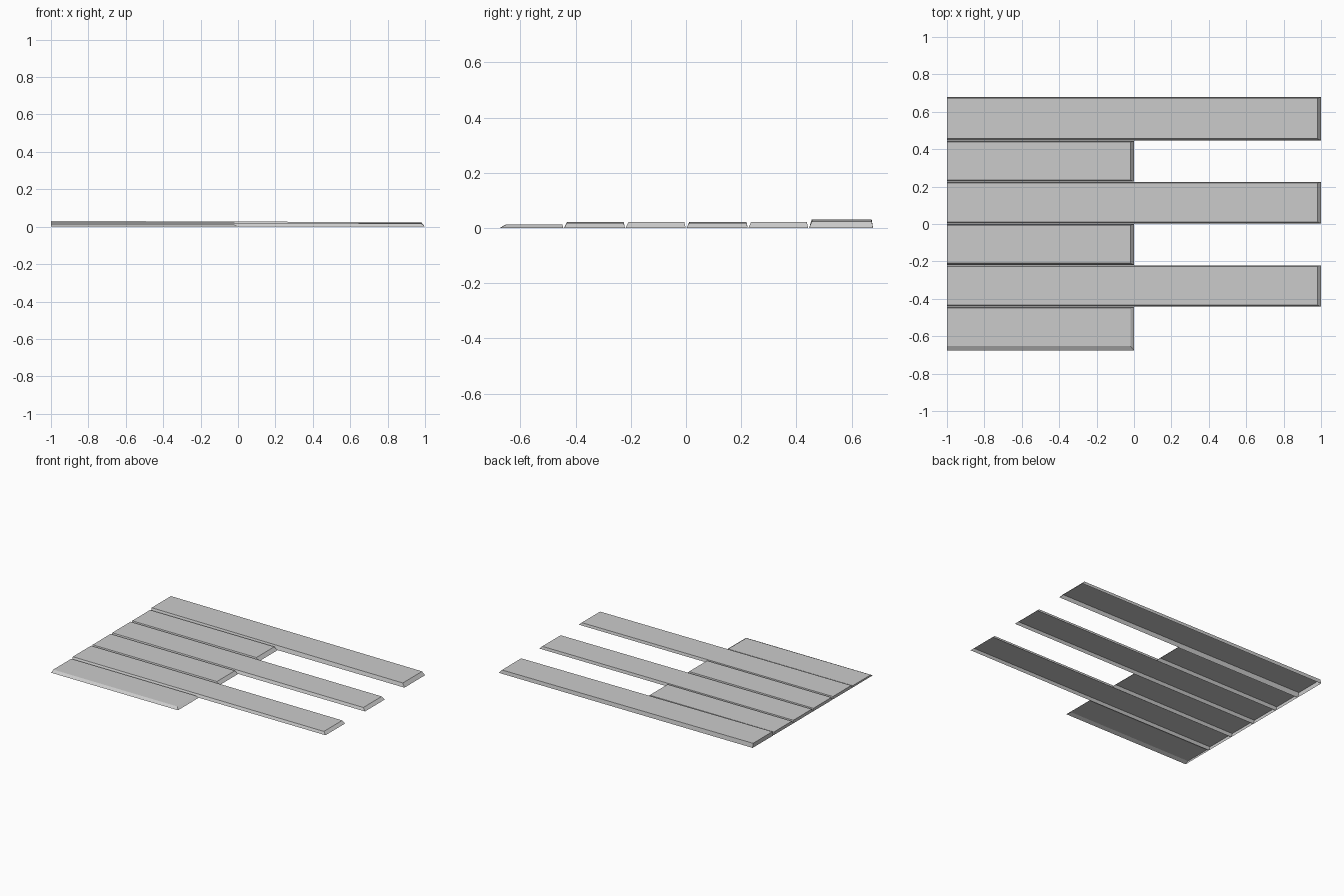
import bpy, bmesh

if "Cube" in bpy.data.objects:
    bpy.data.objects.remove(bpy.data.objects["Cube"])

# Each board: low y, high y, right end x, height at left end, height at right end
BOARDS = [
    (0.446, 0.678, 1.0, 0.031, 0.024),
    (0.226, 0.443, 0.0, 0.022, 0.022),
    (0.002, 0.224, 1.0, 0.022, 0.019),
    (-0.219, -0.001, 0.0, 0.021, 0.021),
    (-0.442, -0.221, 1.0, 0.021, 0.018),
    (-0.676, -0.444, 0.0, 0.013, 0.012),
]


def board(name, y0, y1, x1, h0, h1, front):
    """Shallow open-bottomed shell: flat top, sloped front, back and right end."""
    bm = bmesh.new()
    base = [(-1, y0, 0), (x1, y0, 0), (x1, y1, 0), (-1, y1, 0)]
    tx, b = x1 - 0.02, 0.005
    top = [(-1, y0 + front, h0), (tx, y0 + front, h1),
           (tx, y1 - b, h1), (-1, y1 - b, h0)]
    lo = [bm.verts.new(p) for p in base]
    hi = [bm.verts.new(p) for p in top]
    bm.faces.new(hi)
    for i in range(4):
        j = (i + 1) % 4
        bm.faces.new((lo[i], lo[j], hi[j], hi[i]))
    mesh = bpy.data.meshes.new(name)
    bm.to_mesh(mesh)
    bm.free()
    bpy.context.collection.objects.link(bpy.data.objects.new(name, mesh))


# Alternating long and short boards; the front one has a wider slope
for n, (y0, y1, x1, h0, h1) in enumerate(BOARDS):
    kind = "long_board" if x1 > 0.5 else "short_board"
    board(f"{kind}_{n + 1}", y0, y1, x1, h0, h1, 0.024 if n == 5 else 0.01)
